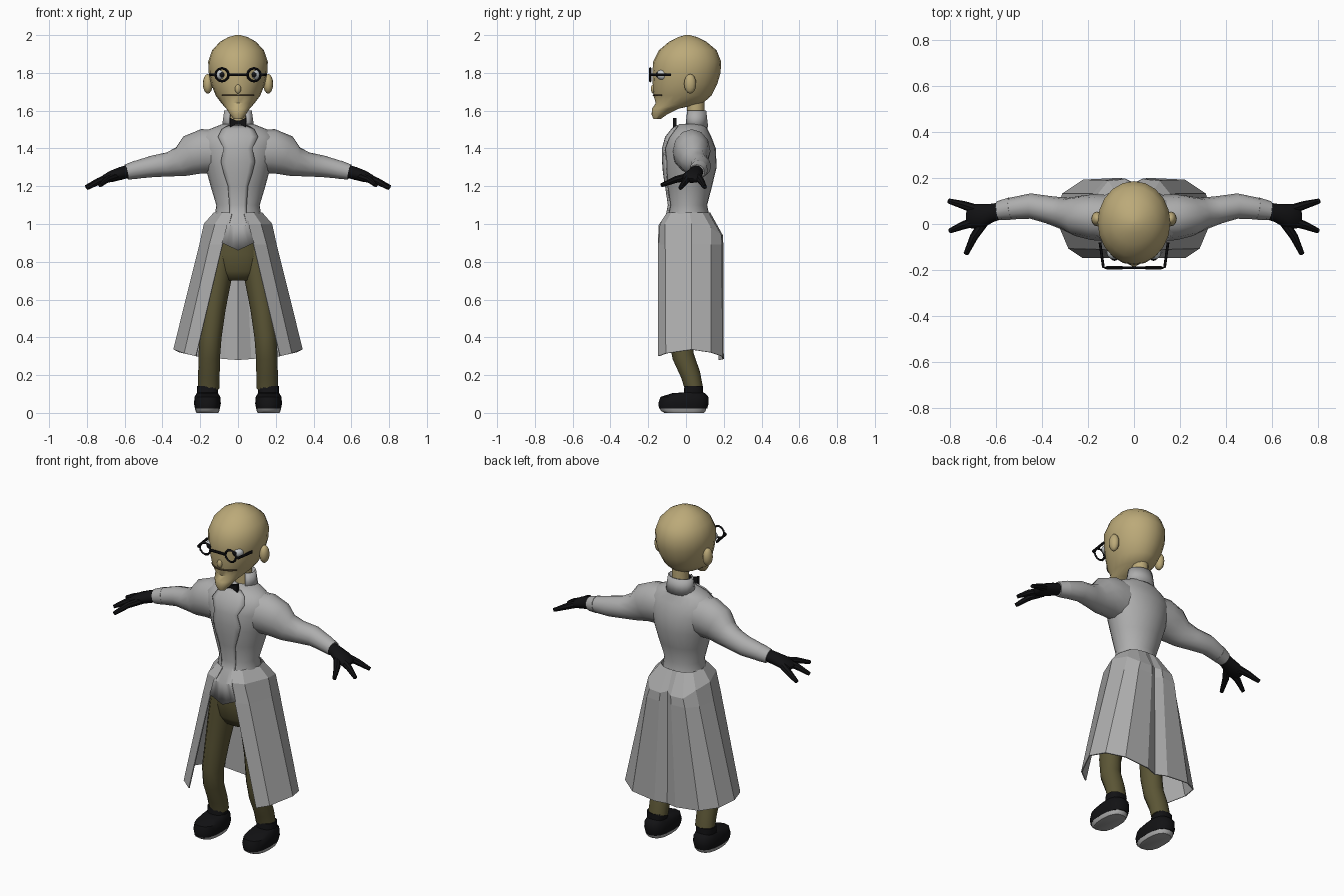
import bpy, bmesh, math
from mathutils import Vector

if "Cube" in bpy.data.objects:
    bpy.data.objects.remove(bpy.data.objects["Cube"])


def material(name, rgb):
    m = bpy.data.materials.new(name)
    m.diffuse_color = (*rgb, 1)
    m.use_nodes = True
    m.node_tree.nodes["Principled BSDF"].inputs["Base Color"].default_value = m.diffuse_color
    return m


SKIN = material("skin", (0.50, 0.40, 0.19))
COAT = material("coat_grey", (0.42, 0.42, 0.42))
PANTS = material("olive_cloth", (0.105, 0.092, 0.036))
BLACK = material("black_rubber", (0.006, 0.006, 0.007))
SOLE = material("sole_grey", (0.40, 0.40, 0.40))
WHITE = material("eye_white", (0.55, 0.58, 0.60))
LIP = material("mouth_brown", (0.10, 0.07, 0.035))


def finish(name, bm, mat, mirror=False, thick=0, smooth=40):
    bmesh.ops.recalc_face_normals(bm, faces=bm.faces)
    me = bpy.data.meshes.new(name)
    bm.to_mesh(me)
    bm.free()
    me.materials.append(mat)
    ob = bpy.data.objects.new(name, me)
    bpy.context.collection.objects.link(ob)
    if smooth:
        bpy.ops.object.select_all(action='DESELECT')
        ob.select_set(True)
        bpy.context.view_layer.objects.active = ob
        bpy.ops.object.shade_smooth_by_angle(angle=math.radians(smooth))
    if mirror:
        ob.modifiers.new("mirror", 'MIRROR')
    if thick:
        s = ob.modifiers.new("thickness", 'SOLIDIFY')
        s.thickness = thick
        s.offset = 0
    return ob


def loft(name, rows, mat, closed=True, caps=True, **kw):
    """Skin a list of point rows that all have the same length."""
    bm = bmesh.new()
    vs = [[bm.verts.new(p) for p in row] for row in rows]
    n = len(rows[0])
    for a, b in zip(vs, vs[1:]):
        for i in range(n if closed else n - 1):
            j = (i + 1) % n
            bm.faces.new((a[i], a[j], b[j], b[i]))
    if closed and caps:
        bm.faces.new(vs[0])
        bm.faces.new(vs[-1])
    return finish(name, bm, mat, **kw)


def ring(z, rx, y0, y1, cx=0, n=20, p=1.0, a0=0, a1=360):
    """Horizontal oval from y0 to y1; angle 0 faces the front."""
    full = a1 - a0 == 360
    pts = []
    for i in range(n):
        a = math.radians(a0 + (a1 - a0) * i / (n if full else n - 1))
        s, c = math.sin(a), math.cos(a)
        s = math.copysign(abs(s) ** p, s)
        c = math.copysign(abs(c) ** p, c)
        pts.append((cx + rx * s, (y0 + y1) / 2 - (y1 - y0) / 2 * c, z))
    return pts


def tube(name, path, mat, n=12, up=(0, 0, 1), **kw):
    """Path entries are x, y, z, side radius, up radius."""
    pts = [Vector(p[:3]) for p in path]
    rows = []
    for i, p in enumerate(path):
        t = (pts[min(i + 1, len(pts) - 1)] - pts[max(i - 1, 0)]).normalized()
        side = Vector(up).cross(t).normalized()
        top = t.cross(side)
        rows.append([pts[i] + side * p[3] * math.cos(2 * math.pi * k / n)
                     + top * p[4] * math.sin(2 * math.pi * k / n) for k in range(n)])
    return loft(name, rows, mat, **kw)


def ball(name, center, size, mat, **kw):
    bm = bmesh.new()
    bmesh.ops.create_uvsphere(bm, u_segments=12, v_segments=8, radius=1)
    for v in bm.verts:
        v.co = Vector([c + s * k for c, s, k in zip(center, size, v.co)])
    return finish(name, bm, mat, **kw)


# Head: z, half width, front y, back y
HEAD = [(1.555, .022, -.172, -.135), (1.58, .042, -.182, -.10), (1.61, .062, -.180, -.04),
        (1.64, .088, -.160, .09), (1.68, .118, -.172, .135), (1.74, .142, -.176, .165),
        (1.80, .155, -.178, .183), (1.86, .158, -.174, .186), (1.92, .137, -.143, .162),
        (1.965, .095, -.09, .108), (1.99, .05, -.04, .058), (2.0, .012, -.005, .02)]
loft("head", [ring(*h) for h in HEAD], SKIN, smooth=50)
loft("neck", [ring(z, .046, .005, .098, n=12) for z in (1.47, 1.68)], SKIN)
ball("ear", (.160, .022, 1.742), (.026, .032, .052), SKIN, mirror=True)
ball("nose", (0, -.172, 1.715), (.016, .014, .025), SKIN)
tube("mouth", [(.118 * math.sin(a), -.018 - .155 * math.cos(a), 1.682, .004, .005)
               for a in [math.radians(d) for d in range(-45, 46, 15)]], LIP, n=6)

# Eyes and round spectacles
ball("eye", (.085, -.122, 1.79), (.034, .034, .030), WHITE, mirror=True)
ball("pupil", (.085, -.150, 1.79), (.014, .010, .014), BLACK, mirror=True)
rim = []
for i in range(13):
    a = 2 * math.pi * i / 12
    rim.append([(.085 + r * math.cos(a), y, 1.79 + r * math.sin(a))
                for r, y in ((.028, -.190), (.034, -.197), (.041, -.190), (.034, -.183))])
loft("spectacle_rim", rim, BLACK, caps=False, mirror=True)
tube("spectacle_bridge", [(-.05, -.19, 1.79, .006, .008), (.05, -.19, 1.79, .006, .008)], BLACK, n=6)
tube("spectacle_arm", [(.12, -.19, 1.79, .006, .008), (.133, -.188, 1.79, .006, .008),
                       (.148, -.08, 1.79, .006, .009)], BLACK, n=6, mirror=True)

# Coat body: z, half width, front y, back y
TORSO = [(1.0, .13, -.11, .13), (1.05, .122, -.095, .122), (1.10, .115, -.085, .112),
         (1.20, .145, -.10, .138), (1.30, .172, -.116, .162), (1.40, .20, -.116, .158),
         (1.46, .20, -.10, .135), (1.50, .155, -.068, .115), (1.53, .08, -.035, .105)]
loft("coat_body", [ring(*t, n=24) for t in TORSO], COAT, smooth=60)
loft("collar", [ring(z, rx, y0, y1, n=14, a0=35, a1=325)
                for z, rx, y0, y1 in ((1.51, .083, -.012, .115), (1.60, .07, .0, .104))],
     COAT, closed=False, thick=.008)


def chest(x, z):
    """Front surface of the coat body."""
    for a, b in zip(TORSO, TORSO[1:]):
        if a[0] <= z <= b[0]:
            f = (z - a[0]) / (b[0] - a[0])
            _, rx, y0, y1 = [u + (v - u) * f for u, v in zip(a, b)]
            return (y0 + y1) / 2 - (y1 - y0) / 2 * math.sqrt(max(0, 1 - (x / rx) ** 2)) - .007
    return -.146


# Buttoned front panel, ending in a pointed tail
rows = []
for z, w in ((1.52, .05), (1.50, .085), (1.46, .105), (1.40, .075), (1.33, .09), (1.27, .075),
             (1.20, .052), (1.10, .045), (1.05, .045), (.99, .06), (.90, .085)):
    row = []
    for k in range(-3, 4):
        t = k / 3
        drop = .04 * (1 - abs(t)) if z < .95 else 0
        y = chest(w * t, z) if z > 1.0 else -.143
        row.append((w * t, y, z - drop))
    rows.append(row)
loft("coat_front_panel", rows, COAT, closed=False, thick=.008, smooth=35)

# Long pleated skirt of the coat, open in front (half, front edge to back seam)
SKIRT = [
    [(.03, -.098, 1.06), (.08, -.075, 1.06), (.125, .02, 1.06), (.105, .085, 1.06),
     (.07, .115, 1.06), (.03, .125, 1.06), (0, .125, 1.06)],
    [(.045, -.138, 1.0), (.12, -.11, 1.0), (.178, .03, 1.0), (.155, .13, .98),
     (.11, .185, .94), (.035, .192, .94), (0, .17, .95)],
    [(.082, -.145, .89), (.15, -.108, .89), (.202, .03, .89), (.178, .13, .89),
     (.125, .188, .89), (.04, .195, .89), (0, .171, .89)],
    [(.222, -.145, .30), (.283, -.105, .315), (.34, .03, .335), (.31, .13, .32),
     (.22, .19, .30), (.07, .197, .285), (0, .175, .28)]]
loft("coat_skirt", SKIRT, COAT, closed=False, mirror=True, thick=.006, smooth=0)

# Sleeves and cuffs
tube("sleeve", [(.10, .025, 1.385, .10, .115), (.18, .03, 1.385, .10, .118),
                (.245, .035, 1.365, .088, .108), (.30, .045, 1.33, .070, .080),
                (.37, .062, 1.315, .060, .064), (.45, .078, 1.305, .055, .057),
                (.55, .065, 1.285, .046, .046)], COAT, mirror=True, smooth=60)
tube("cuff", [(.535, .067, 1.288, .049, .049), (.59, .058, 1.275, .041, .041)], COAT, mirror=True)

# Rubber gloves
tube("glove_palm", [(.575, .058, 1.28, .036, .034), (.62, .048, 1.268, .040, .034),
                    (.67, .034, 1.252, .054, .030), (.71, .030, 1.237, .050, .021),
                    (.725, .03, 1.23, .030, .012)], BLACK, mirror=True, smooth=60)
FINGERS = {"outer_finger": [(.69, .065, 1.245), (.74, .082, 1.225), (.805, .10, 1.195)],
           "inner_finger": [(.69, .01, 1.243), (.74, -.005, 1.225), (.80, -.03, 1.19)],
           "thumb": [(.65, .01, 1.25), (.695, -.055, 1.235), (.73, -.13, 1.205)]}
for name, pts in FINGERS.items():
    tube(name, [(*p, r, r) for p, r in zip(pts, (.021, .018, .011))], BLACK, n=8, mirror=True)

# Bow tie
bm = bmesh.new()
outline = [(-.042, 1.562), (-.01, 1.548), (.01, 1.548), (.042, 1.562),
           (.042, 1.512), (.01, 1.528), (-.01, 1.528), (-.042, 1.512)]
face = bm.faces.new([bm.verts.new((x, -.068, z)) for x, z in outline])
ext = bmesh.ops.extrude_face_region(bm, geom=[face])
bmesh.ops.translate(bm, vec=(0, .018, 0),
                    verts=[v for v in ext["geom"] if isinstance(v, bmesh.types.BMVert)])
finish("bow_tie", bm, BLACK)

# Trousers
loft("trouser_seat", [ring(z, rx, y0, y1, p=.85) for z, rx, y0, y1 in
                      ((.70, .08, -.055, .06), (.75, .125, -.085, .09),
                       (.84, .135, -.10, .105), (.98, .115, -.095, .10))], PANTS, smooth=60)
tube("trouser_leg", [(.085, .005, .86, .075, .09), (.105, 0, .72, .072, .088),
                     (.130, -.012, .55, .064, .074), (.146, -.028, .40, .059, .064),
                     (.152, -.015, .30, .057, .058), (.154, .025, .20, .057, .052),
                     (.155, .042, .13, .057, .048)], PANTS, up=(0, 1, 0), mirror=True, smooth=60)

# Shoes
loft("shoe", [ring(z, rx, y0, y1, cx=.162, n=16, p=.8) for z, rx, y0, y1 in
              ((.022, .066, -.142, .112), (.05, .071, -.147, .12), (.085, .068, -.135, .118),
               (.105, .056, -.07, .10), (.108, .055, -.012, .09), (.142, .055, -.008, .09))],
     BLACK, mirror=True)
loft("shoe_sole", [ring(z, rx, y0, y1, cx=.162, n=16, p=.8) for z, rx, y0, y1 in
                   ((0, .058, -.115, .095), (.012, .064, -.134, .105), (.026, .066, -.14, .108))],
     SOLE, mirror=True)
